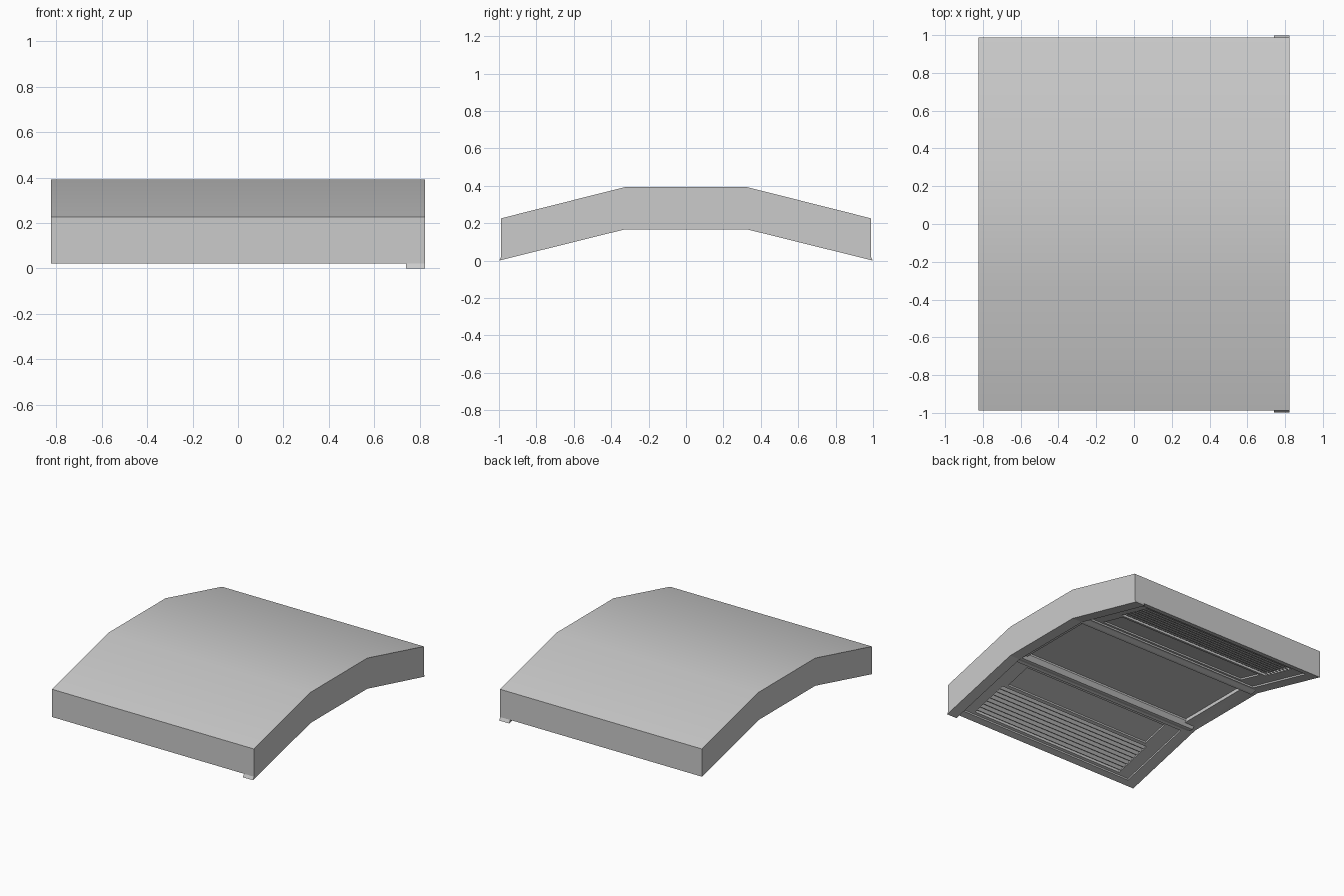
import bpy, bmesh

if "Cube" in bpy.data.objects:
    bpy.data.objects.remove(bpy.data.objects["Cube"])

W = 0.822         # half width in x
FOLD, END = 0.33, 0.988


def under(y):
    """Height of the plain underside at y."""
    y = abs(y)
    return 0.188 if y <= FOLD else 0.188 - (y - FOLD) / (END - FOLD) * 0.166


def prism(name, pts, x0, x1):
    """Extrude a (y, z) profile along x."""
    bm = bmesh.new()
    a = [bm.verts.new((x0, y, z)) for y, z in pts]
    b = [bm.verts.new((x1, y, z)) for y, z in pts]
    n = len(pts)
    bm.faces.new(a)
    bm.faces.new(b[::-1])
    for i in range(n):
        j = (i + 1) % n
        bm.faces.new((a[i], b[i], b[j], a[j]))
    bmesh.ops.recalc_face_normals(bm, faces=bm.faces)
    me = bpy.data.meshes.new(name)
    bm.to_mesh(me)
    bm.free()
    ob = bpy.data.objects.new(name, me)
    bpy.context.collection.objects.link(ob)
    return ob


def carve(target, cutter):
    """Subtract the cutter and remove it."""
    cutter.hide_render = True
    m = target.modifiers.new("cut", 'BOOLEAN')
    m.operation = 'DIFFERENCE'
    m.solver = 'EXACT'
    m.object = cutter
    bpy.context.view_layer.objects.active = target
    bpy.ops.object.modifier_apply(modifier=m.name)
    bpy.data.objects.remove(cutter, do_unlink=True)


def recess(target, s, y0, y1, hx, depth):
    """Sink a rectangular pocket into the sloped underside on side s."""
    pts = [(s * y0, under(y0) - 0.05), (s * y1, under(y1) - 0.05),
           (s * y1, under(y1) + depth), (s * y0, under(y0) + depth)]
    carve(target, prism("pocket_cutter", pts, -hx, hx))


# Folded roof slab
slab = prism("ceiling_slab", [
    (-END, 0.226), (-FOLD, 0.392), (FOLD, 0.392), (END, 0.226),
    (END, 0.022), (FOLD, 0.188), (-FOLD, 0.188), (-END, 0.022)], -W, W)

# Centre recess
carve(slab, prism("centre_cutter", [(-0.32, 0.15), (0.32, 0.15),
                                    (0.32, 0.213), (-0.32, 0.213)], -0.70, 0.70))

# Pockets in both slopes: shallow surround, flat panel, louvre bay
for s in (-1, 1):
    recess(slab, s, 0.38, 0.94, 0.735, 0.012)
    recess(slab, s, 0.405, 0.605, 0.61, 0.024)
    recess(slab, s, 0.63, 0.92, 0.64, 0.034)

bpy.ops.object.select_all(action='DESELECT')
slab.select_set(True)
bpy.context.view_layer.objects.active = slab
bpy.ops.object.shade_smooth_by_angle()

# Arched rib along one edge, with small end tabs
prism("edge_rib", [(-0.999, 0.0), (-FOLD, 0.166), (FOLD, 0.166), (0.999, 0.0),
                   (0.985, 0.028), (FOLD, 0.193), (-FOLD, 0.193), (-0.985, 0.028)],
      0.74, W)

for s in (-1, 1):
    # Bevelled cross beam along the fold
    prism("cross_beam", [(s * 0.285, 0.216), (s * 0.285, 0.2), (s * 0.31, 0.17),
                         (s * 0.328, 0.17), (s * 0.362, 0.181), (s * 0.362, 0.216)],
          -0.78, 0.74)
    # Slanted louvre slats
    for i in range(8):
        y = 0.636 + i * 0.0345
        z = under(y)
        prism("louvre_slat", [(s * y, z + 0.030), (s * (y + 0.022), z + 0.008),
                              (s * (y + 0.027), z + 0.009), (s * (y + 0.006), z + 0.032)],
              -0.64, 0.64)
